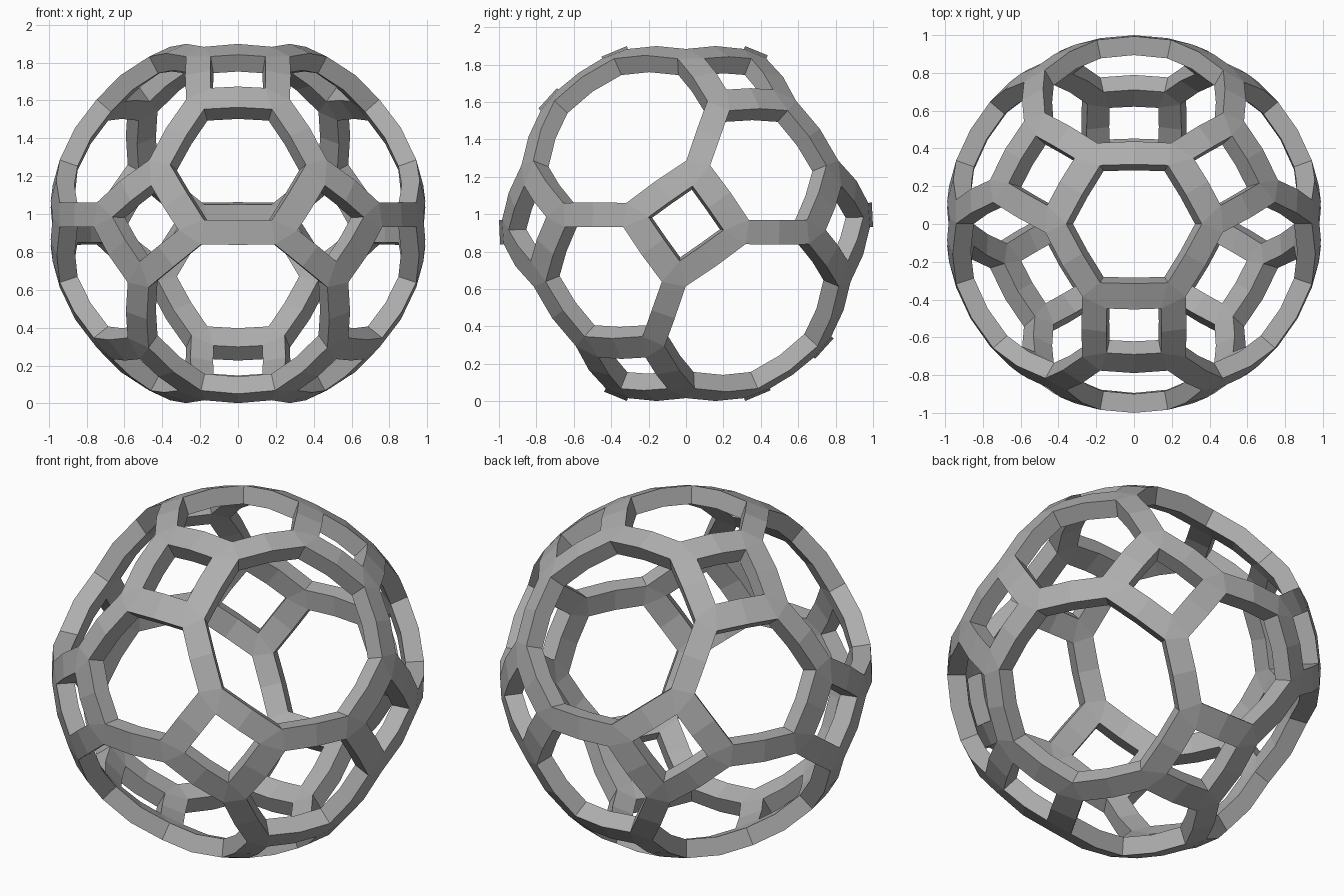
import bpy
import bmesh
from itertools import combinations, permutations, product
from math import sqrt
from mathutils import Matrix, Vector

HALF_BAR = {4: 0.35, 6: 0.34, 8: 0.31}  # bar half width beside each hole type
DEPTH = 0.1                             # radial thickness of the bars
CENTRE_Z = 0.95

cube = bpy.data.objects.get("Cube")
if cube:
    bpy.data.objects.remove(cube, do_unlink=True)

# Single grey material
grey = bpy.data.materials.new("plain_grey")
grey.use_nodes = True
colour = (0.42, 0.42, 0.42, 1)
grey.diffuse_color = colour
grey.node_tree.nodes["Principled BSDF"].inputs["Base Color"].default_value = colour

# Corner points of a truncated cuboctahedron with edge length 2
s = sqrt(2)
points = [Vector([a * b for a, b in zip(order, signs)])
          for order in permutations((1, 1 + s, 1 + 2 * s))
          for signs in product((-1, 1), repeat=3)]

# Stand it on a hexagon, with an octagon at the lower front
turn = Matrix((Vector((-1, 1, 0)).normalized(),
               Vector((-1, -1, 2)).normalized(),
               Vector((1, 1, 1)).normalized()))

bm = bmesh.new()


def add_vert(direction):
    """Add a vertex on the unit sphere."""
    return bm.verts.new(turn @ direction.normalized())


def add_face(verts):
    """Add a face that looks away from the centre."""
    middle = sum((v.co for v in verts), Vector())
    normal = (verts[1].co - verts[0].co).cross(verts[2].co - verts[0].co)
    bm.faces.new(verts if normal.dot(middle) > 0 else verts[::-1])


# Hole corners: each polygon shrunk towards its centre
holes = [{} for _ in points]   # point index -> {hole number: corner vertex}
middles = {}                   # (hole, edge) -> vertex halfway along the hole side


def is_edge(i, j):
    return abs((points[i] - points[j]).length - 2) < 0.01


for hole, axis in enumerate(product((-1, 0, 1), repeat=3)):
    axis = Vector(axis)
    if axis.length == 0:
        continue
    reach = max(p.dot(axis) for p in points)
    ring = [i for i, p in enumerate(points) if p.dot(axis) > reach - 0.01]
    centre = sum((points[i] for i in ring), Vector()) / len(ring)
    apothem = sqrt((points[ring[0]] - centre).length_squared - 1)
    shrink = HALF_BAR[len(ring)] / apothem
    inset = {i: points[i].lerp(centre, shrink) for i in ring}
    for i in ring:
        holes[i][hole] = add_vert(inset[i])
    for i, j in combinations(ring, 2):
        if is_edge(i, j):
            middles[hole, i, j] = add_vert(inset[i] + inset[j])

# Joints: one triangle where three bars meet
for corners in holes:
    add_face(list(corners.values()))

# Bars: two panels along every edge, raised at the middle
for i, j in combinations(range(len(points)), 2):
    if is_edge(i, j):
        a, b = [h for h in holes[i] if h in holes[j]]
        for end in (i, j):
            add_face([holes[end][a], middles[a, i, j],
                      middles[b, i, j], holes[end][b]])

# Inner shell and hole walls
outer = bm.faces[:]
result = bmesh.ops.extrude_face_region(bm, geom=outer, use_keep_orig=True)
for item in result["geom"]:
    if isinstance(item, bmesh.types.BMVert):
        item.co *= 1 - DEPTH
bmesh.ops.recalc_face_normals(bm, faces=bm.faces[:])
bmesh.ops.translate(bm, verts=bm.verts[:], vec=(0, 0, CENTRE_Z))

mesh = bpy.data.meshes.new("lattice_sphere")
bm.to_mesh(mesh)
bm.free()
mesh.materials.append(grey)
sphere = bpy.data.objects.new("lattice_sphere", mesh)
bpy.context.collection.objects.link(sphere)
